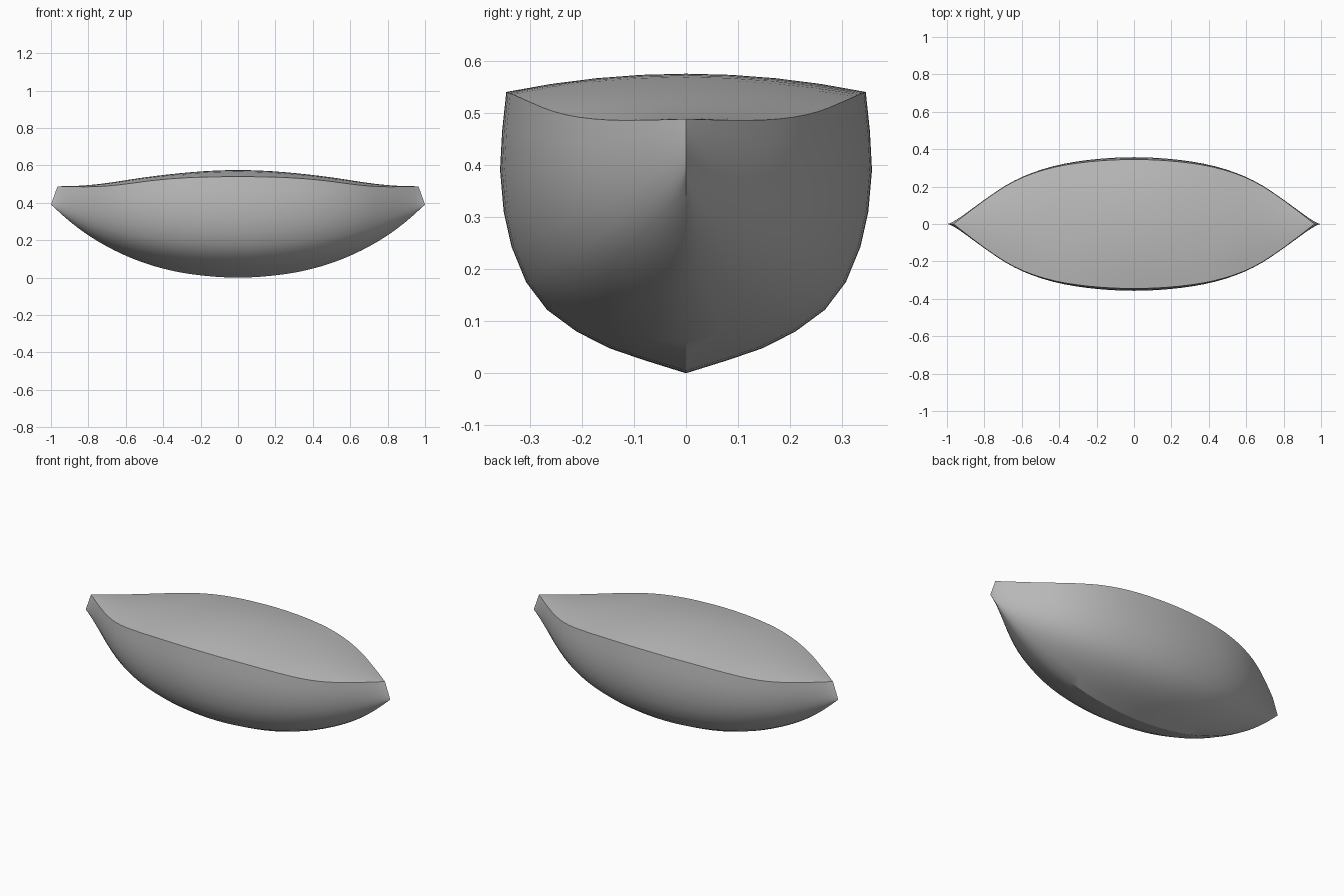
import bpy, bmesh, math

cube = bpy.data.objects.get("Cube")
if cube:
    bpy.data.objects.remove(cube, do_unlink=True)

paint = bpy.data.materials.new("light_grey")
paint.use_nodes = True
grey = (0.5, 0.5, 0.5, 1)
paint.diffuse_color = grey
paint.node_tree.nodes["Principled BSDF"].inputs["Base Color"].default_value = grey

# Lines of the hull from midship to the stem, in equal steps
BREADTH = [.345, .343, .337, .327, .312, .289, .256, .209, .146, .075, 0]
SHEER = [.54, .539, .537, .533, .526, .516, .503, .492, .486, .486, .488]
CROWN = [.575, .573, .568, .56, .55, .538, .524, .509, .497, .49, .488]
KEEL = [0, .003, .012, .026, .048, .078, .117, .166, .226, .301, .39]
# Midship half section, keel to sheer
SECTION = [(0, 0), (.08, .025), (.147, .048), (.21, .08), (.267, .122), (.307, .175),
           (.335, .243), (.35, .31), (.357, .39), (.353, .465), (.345, .54)]
STEM_X, DECK_X = 1.0, 0.965
STATIONS = 48


def sample(line, t):
    """Smooth curve through an evenly spaced line, mirrored at midship."""
    last = len(line) - 1
    i = min(int(t * last), last - 1)
    f = t * last - i
    p0, p1, p2 = line[abs(i - 1)], line[i], line[i + 1]
    p3 = line[i + 2] if i + 2 <= last else 2 * p2 - p1
    return p1 + .5 * f * (p2 - p0 + f * (2*p0 - 5*p1 + 4*p2 - p3 + f * (3*(p1 - p2) + p3 - p0)))


def hull_ring(s):
    """Cross section that turns from a V bottom midship to a round one at the ends."""
    t = abs(s)
    b, top, low = sample(BREADTH, t), sample(SHEER, t), sample(KEEL, t)
    half = []
    for i, (y, z) in enumerate(SECTION):
        a = i / (len(SECTION) - 1) * math.pi / 2
        w = t * t
        v = (1 - w) * z / SECTION[-1][1] + w * (1 - math.cos(a))
        u = (1 - w) * y / SECTION[-1][0] + w * math.sin(a)
        reach = STEM_X + (DECK_X - STEM_X) * v
        half.append((s * reach, b * u, low + (top - low) * v))
    return [(x, -y, z) for x, y, z in reversed(half[1:])] + half


def deck_ring(s):
    t = abs(s)
    b, edge, top = sample(BREADTH, t), sample(SHEER, t), sample(CROWN, t)
    return [(s * DECK_X, b * k / 4, edge + (top - edge) * (1 - (k / 4) ** 2))
            for k in range(4, -5, -1)]


def loft(name, ring):
    bm = bmesh.new()
    rows = []
    for i in range(STATIONS + 1):
        s = math.sin((i / STATIONS - .5) * math.pi)
        rows.append([bm.verts.new(p) for p in ring(s)])
    for a, b in zip(rows, rows[1:]):
        for j in range(len(a) - 1):
            bm.faces.new((a[j], b[j], b[j + 1], a[j + 1]))
    bmesh.ops.remove_doubles(bm, verts=bm.verts, dist=1e-5)
    # Point the faces outwards: the hull away from its middle, the deck upwards
    bm.normal_update()
    score = sum(f.normal.z * f.calc_area() for f in bm.faces)
    if (score > 0) != (name == "deck"):
        bmesh.ops.reverse_faces(bm, faces=bm.faces)
    mesh = bpy.data.meshes.new(name)
    bm.to_mesh(mesh)
    bm.free()
    mesh.materials.append(paint)
    obj = bpy.data.objects.new(name, mesh)
    bpy.context.collection.objects.link(obj)
    bpy.ops.object.select_all(action='DESELECT')
    obj.select_set(True)
    bpy.context.view_layer.objects.active = obj
    bpy.ops.object.shade_smooth_by_angle(angle=math.radians(30))
    return obj


loft("hull", hull_ring)
loft("deck", deck_ring)
